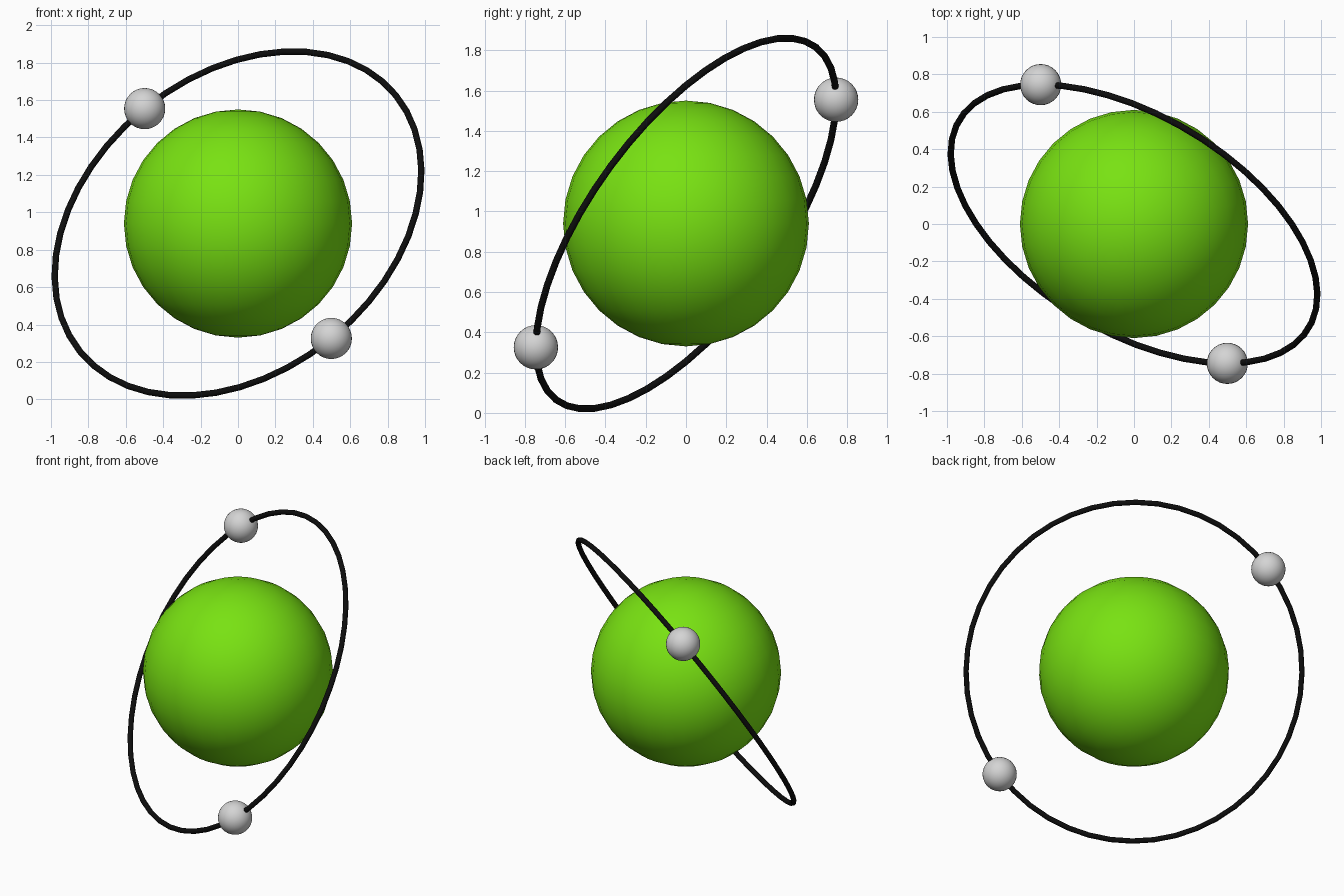
import bpy
from mathutils import Vector, Matrix

if "Cube" in bpy.data.objects:
    bpy.data.objects.remove(bpy.data.objects["Cube"])

CENTRE = Vector((0, 0, 0.94))
RING_RADIUS = 1.087
TUBE_RADIUS = 0.017


def material(name, rgb):
    m = bpy.data.materials.new(name)
    m.diffuse_color = (*rgb, 1)
    m.use_nodes = True
    m.node_tree.nodes["Principled BSDF"].inputs["Base Color"].default_value = m.diffuse_color
    return m


green = material("bright green", (0.19, 0.76, 0.006))
silver = material("light grey", (0.66, 0.66, 0.66))
black = material("black", (0.004, 0.004, 0.004))


def finish(name, mat):
    ob = bpy.context.object
    ob.name = name
    ob.data.materials.append(mat)
    bpy.ops.object.shade_smooth()
    return ob


def ball(name, centre, radius, mat):
    bpy.ops.mesh.primitive_uv_sphere_add(segments=32, ring_count=16, radius=radius, location=centre)
    return finish(name, mat)


# Orbit frame: ring normal, and the in-plane axis through both small balls
normal = Vector((0.432, 0.728, -0.532)).normalized()
axis = Vector((0, 1, 0))
axis = (axis - normal * axis.dot(normal)).normalized()
side = normal.cross(axis)

# Central ball
ball("nucleus", CENTRE, 0.61, green)

# Tilted thin ring
bpy.ops.mesh.primitive_torus_add(major_segments=48, minor_segments=12,
                                 major_radius=RING_RADIUS, minor_radius=TUBE_RADIUS)
ring = finish("orbit_ring", black)
ring.matrix_world = Matrix.Translation(CENTRE) @ Matrix((axis, side, normal)).transposed().to_4x4()

# Two small balls on opposite sides of the ring
for label, sign in (("upper", 1), ("lower", -1)):
    ball(label + "_orbit_ball", CENTRE + axis * RING_RADIUS * sign, 0.11, silver)
